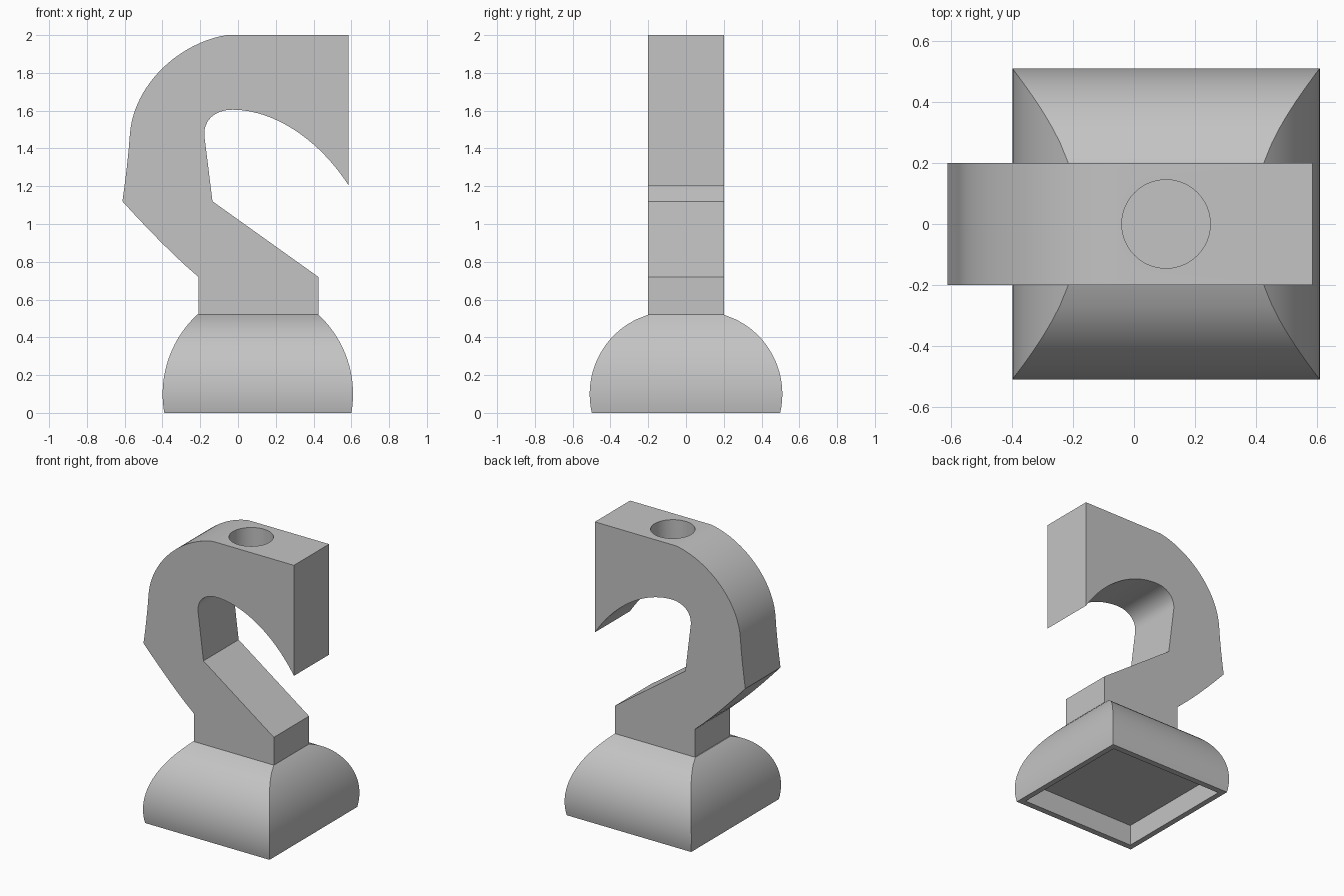
import bpy, bmesh, math
from mathutils import Vector

cube = bpy.data.objects.get("Cube")
if cube:
    bpy.data.objects.remove(cube, do_unlink=True)

grey = bpy.data.materials.new("plain_grey")
grey.use_nodes = True
COLOUR = (0.55, 0.55, 0.55, 1)
grey.diffuse_color = COLOUR
grey.node_tree.nodes["Principled BSDF"].inputs["Base Color"].default_value = COLOUR


def finish(name, bm):
    bmesh.ops.recalc_face_normals(bm, faces=bm.faces)
    mesh = bpy.data.meshes.new(name)
    bm.to_mesh(mesh)
    bm.free()
    mesh.materials.append(grey)
    obj = bpy.data.objects.new(name, mesh)
    bpy.context.collection.objects.link(obj)
    return obj


def smooth(obj):
    bpy.ops.object.select_all(action='DESELECT')
    obj.select_set(True)
    bpy.context.view_layer.objects.active = obj
    bpy.ops.object.shade_smooth_by_angle(angle=math.radians(20))


def bezier(a, b, c, d, steps):
    a, b, c, d = map(Vector, (a, b, c, d))
    pts = []
    for i in range(steps + 1):
        t = i / steps
        s = 1 - t
        pts.append(a * s**3 + b * 3 * s * s * t + c * 3 * s * t * t + d * t**3)
    return pts


# Hook: side outline extruded through its thickness
outline = [(-0.21, 0.51), (-0.21, 0.72)]
outline += bezier((-0.21, 0.72), (-0.34, 0.83), (-0.48, 0.975), (-0.612, 1.12), 6)[1:]
outline += bezier((-0.612, 1.12), (-0.595, 1.24), (-0.58, 1.36), (-0.572, 1.48), 4)[1:]
outline += bezier((-0.572, 1.48), (-0.55, 1.74), (-0.31, 1.96), (-0.06, 2.0), 24)[1:]
outline += [(0.585, 2.0)]
outline += bezier((0.585, 1.205), (0.42, 1.46), (0.18, 1.605), (-0.03, 1.605), 24)
outline += bezier((-0.03, 1.605), (-0.12, 1.605), (-0.185, 1.55), (-0.178, 1.465), 12)[1:]
outline += [(-0.135, 1.12), (0.425, 0.72), (0.425, 0.51)]

bm = bmesh.new()
face = bm.faces.new([bm.verts.new((p[0], -0.2, p[1])) for p in outline])
side = bmesh.ops.extrude_face_region(bm, geom=[face])
bmesh.ops.translate(bm, vec=(0, 0.4, 0),
                    verts=[v for v in side["geom"] if isinstance(v, bmesh.types.BMVert)])
hook = finish("hook", bm)

# Blind round socket sunk into the flat top
bm = bmesh.new()
bmesh.ops.create_cone(bm, cap_ends=True, segments=64, radius1=0.145, radius2=0.145, depth=0.5)
bmesh.ops.translate(bm, vec=(0.105, 0, 2.0), verts=bm.verts)
cutter = finish("socket_cutter", bm)
cutter.hide_render = True
cutter.hide_viewport = False
cut = hook.modifiers.new("socket", 'BOOLEAN')
cut.operation = 'DIFFERENCE'
cut.solver = 'EXACT'
cut.object = cutter
bpy.context.view_layer.objects.active = hook
bpy.ops.object.modifier_apply(modifier=cut.name)
bpy.data.objects.remove(cutter, do_unlink=True)
smooth(hook)

# Base: rounded pyramid of stacked rectangles, hollowed underneath
MID_X, TOP_Z, WIDE_Z = 0.105, 0.52, 0.1


def half_size(z, widest, radius):
    return widest - radius + math.sqrt(radius**2 - (z - WIDE_Z)**2)


levels = [(0.455, 0.455, 0.15), (0.455, 0.455, 0)]
for i in range(21):
    z = TOP_Z * i / 20
    levels.append((half_size(z, 0.504, 0.573), half_size(z, 0.51, 0.44), z))

bm = bmesh.new()
rings = [[bm.verts.new((MID_X + sx * hx, sy * hy, z))
          for sx, sy in ((-1, -1), (1, -1), (1, 1), (-1, 1))] for hx, hy, z in levels]
for low, high in zip(rings, rings[1:]):
    for i in range(4):
        j = (i + 1) % 4
        bm.faces.new((low[i], low[j], high[j], high[i]))
bm.faces.new(rings[0])
bm.faces.new(rings[-1])
smooth(finish("base", bm))
